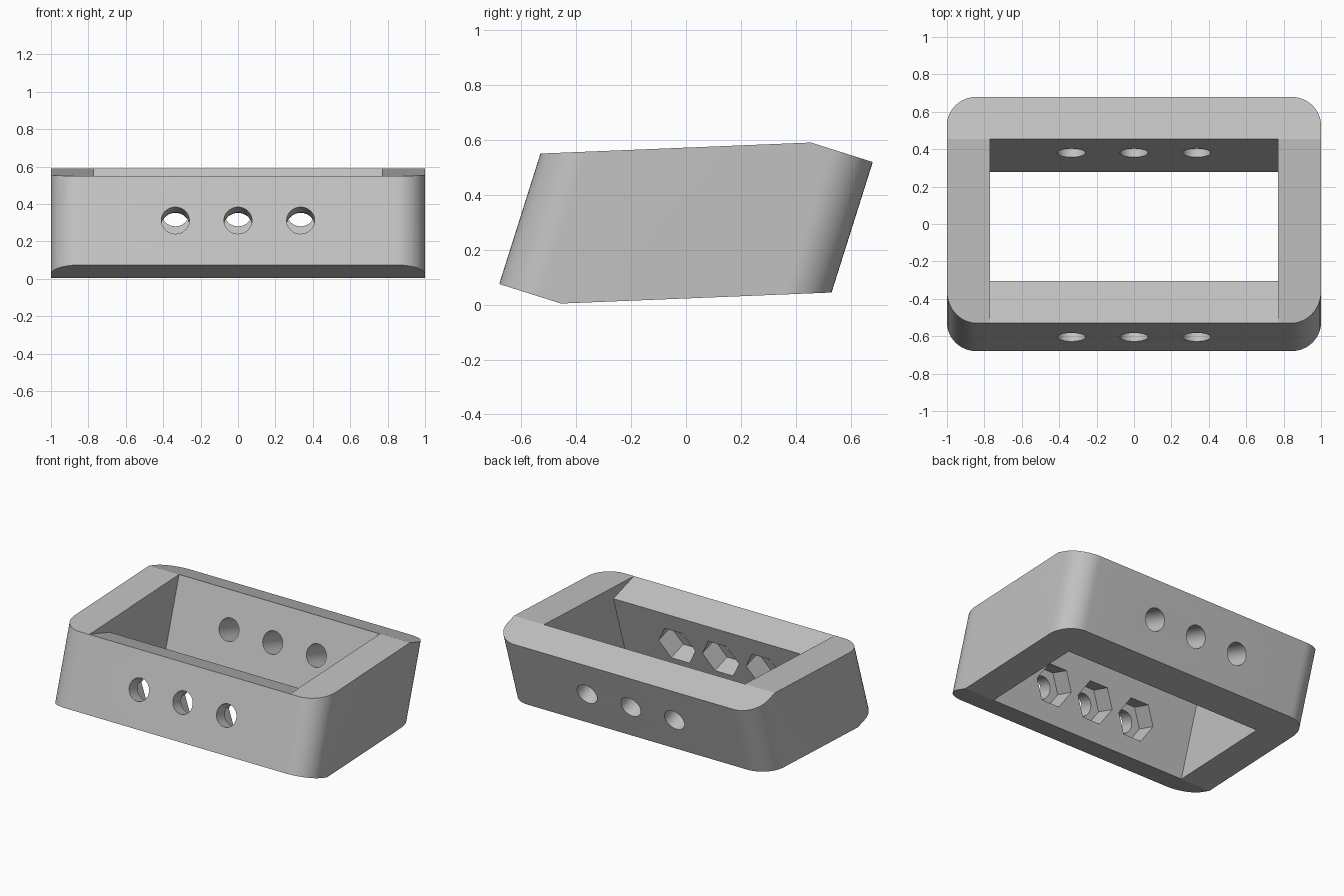
import bpy, bmesh
from math import atan2, pi, cos, sin
from mathutils import Matrix, Vector

if "Cube" in bpy.data.objects:
    bpy.data.objects.remove(bpy.data.objects["Cube"])

# Sizes in the tilted frame of the block
HALF_Y, HALF_Z, INNER_X, INNER_Y = 0.5816, 0.4165, 0.77, 0.3456
SHOULDER = 0.0816      # top height of the front wall
RADIUS = 0.16          # rounded vertical corners
HOLE_XS = (-0.335, 0, 0.335)
TILT = Matrix.Translation((0, 0, 0.297)) @ Matrix.Rotation(-atan2(0.15, 0.475), 4, 'X')

grey = bpy.data.materials.new("plain grey")
grey.use_nodes = True
grey.diffuse_color = (0.54, 0.54, 0.54, 1)
grey.node_tree.nodes["Principled BSDF"].inputs["Base Color"].default_value = grey.diffuse_color


def make_object(name, bm):
    bmesh.ops.recalc_face_normals(bm, faces=bm.faces)
    mesh = bpy.data.meshes.new(name)
    bm.to_mesh(mesh)
    bm.free()
    mesh.materials.append(grey)
    obj = bpy.data.objects.new(name, mesh)
    bpy.context.collection.objects.link(obj)
    obj.matrix_world = TILT
    return obj


def prism(points, offset):
    """Closed outline swept along an offset vector."""
    bm = bmesh.new()
    face = bm.faces.new([bm.verts.new(p) for p in points])
    top = bmesh.ops.extrude_face_region(bm, geom=[face])["geom"]
    bmesh.ops.translate(bm, vec=offset, verts=[v for v in top if isinstance(v, bmesh.types.BMVert)])
    return bm


def bore(x, z, y_start, y_end, radius, sides):
    """Round or polygonal plug running through a wall."""
    ring = [(x + radius * cos(2 * pi * i / sides), y_start, z + radius * sin(2 * pi * i / sides))
            for i in range(sides)]
    return prism(ring, (0, y_end - y_start, 0))


# Rounded block
outline = []
for sx, sy, start in ((1, 1, 0), (-1, 1, 1), (-1, -1, 2), (1, -1, 3)):
    for i in range(13):
        a = (start + i / 12) * pi / 2
        outline.append((sx * (1 - RADIUS) + RADIUS * cos(a),
                        sy * (HALF_Y - RADIUS) + RADIUS * sin(a), -HALF_Z))
block = prism(outline, (0, 0, 2 * HALF_Z))

# Slanted top and bottom
slope = Vector((0, INNER_Y + HALF_Y, HALF_Z - SHOULDER))
normal = Vector((0, -slope.z, slope.y))
for s in (1, -1):
    cut = bmesh.ops.bisect_plane(block, geom=block.verts[:] + block.edges[:] + block.faces[:],
                                 plane_co=(0, s * INNER_Y, s * HALF_Z), plane_no=normal * s,
                                 clear_outer=True, dist=1e-5)
    bmesh.ops.holes_fill(block, edges=[e for e in block.edges if e.is_boundary], sides=0)
frame = make_object("frame", block)

# Cutters: central opening with lowered front wall, bolt holes and nut pockets
opening = [(-0.7, SHOULDER + 0.001), (-0.7, 0.7), (INNER_Y, 0.7),
           (INNER_Y, -0.7), (-INNER_Y, -0.7), (-INNER_Y, SHOULDER + 0.001)]
cutters = [make_object("opening_cutter", prism([(-INNER_X, y, z) for y, z in opening], (2 * INNER_X, 0, 0)))]
mid = (HALF_Z - SHOULDER) / 2
for x in HOLE_XS:
    cutters += [
        make_object("front_hole_cutter", bore(x, -mid, -0.7, -0.25, 0.075, 40)),
        make_object("back_hole_cutter", bore(x, mid, 0.25, 0.7, 0.075, 40)),
        make_object("nut_pocket_cutter", bore(x, -mid, -INNER_Y - 0.14, -0.25, 0.14, 6)),
    ]

bpy.ops.object.select_all(action='DESELECT')
bpy.context.view_layer.objects.active = frame
frame.select_set(True)
for cutter in cutters:
    cutter.hide_render = True
    mod = frame.modifiers.new("cut", 'BOOLEAN')
    mod.operation, mod.solver, mod.object = 'DIFFERENCE', 'EXACT', cutter
    bpy.ops.object.modifier_apply(modifier=mod.name)
    bpy.data.objects.remove(cutter)

# The tilt goes into the mesh; curved corners and bores are smooth
bpy.ops.object.transform_apply(location=True, rotation=True, scale=True)
bpy.ops.object.shade_smooth_by_angle(angle=pi / 10)
